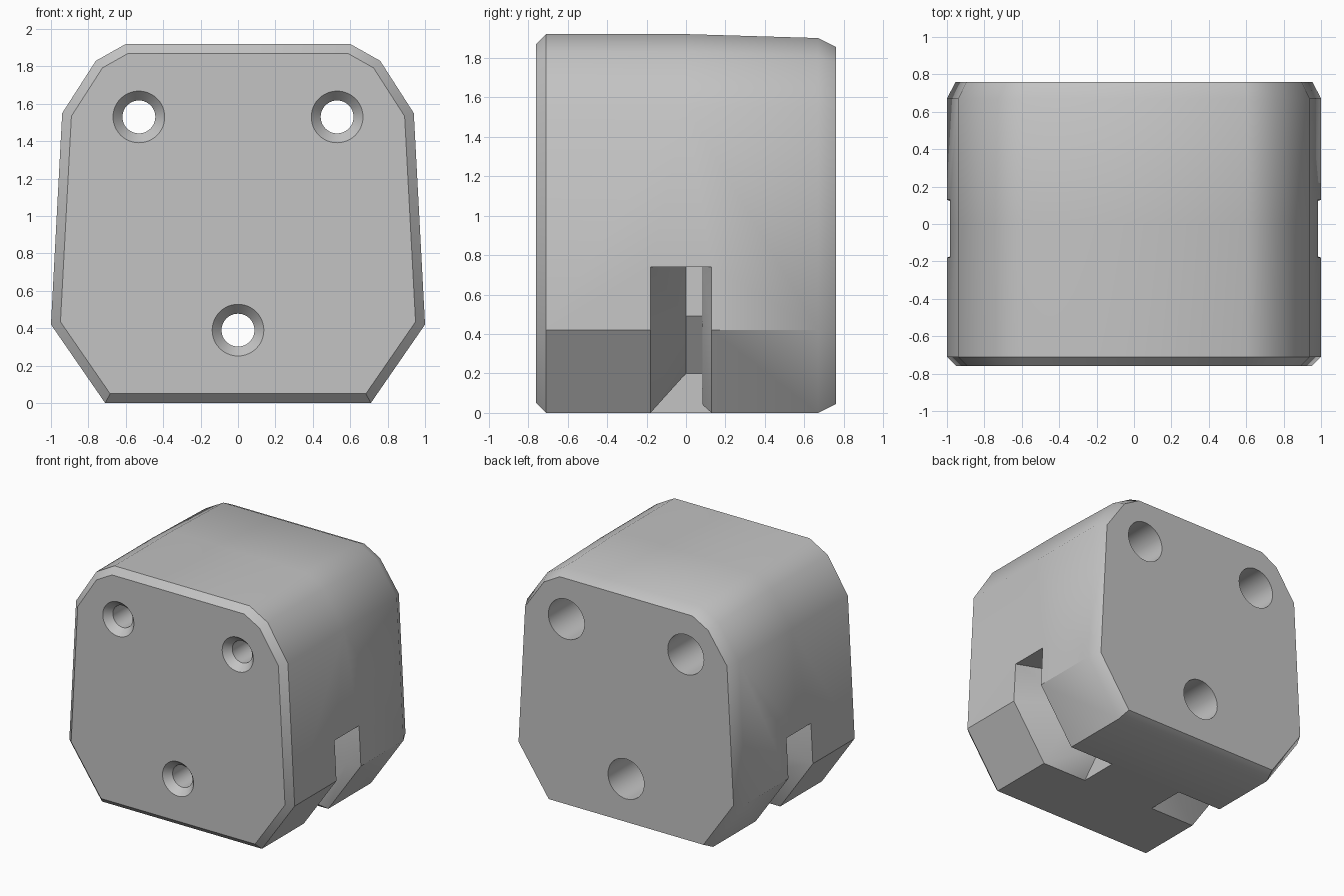
import bpy, bmesh, math
from mathutils import Vector

cube = bpy.data.objects.get("Cube")
if cube:
    bpy.data.objects.remove(cube, do_unlink=True)

grey = bpy.data.materials.new("light grey")
grey.use_nodes = True
COLOUR = (0.55, 0.55, 0.55, 1)
grey.diffuse_color = COLOUR
grey.node_tree.nodes["Principled BSDF"].inputs["Base Color"].default_value = COLOUR


def loft(name, rings):
    """Closed solid skinned through rings of equal point count."""
    bm = bmesh.new()
    rows = [[bm.verts.new(p) for p in ring] for ring in rings]
    n = len(rows[0])
    for a, b in zip(rows, rows[1:]):
        for i in range(n):
            j = (i + 1) % n
            bm.faces.new((a[i], a[j], b[j], b[i]))
    bm.faces.new(rows[0][::-1])
    bm.faces.new(rows[-1])
    bmesh.ops.remove_doubles(bm, verts=bm.verts, dist=1e-5)
    bmesh.ops.recalc_face_normals(bm, faces=bm.faces)
    mesh = bpy.data.meshes.new(name)
    bm.to_mesh(mesh)
    bm.free()
    mesh.materials.append(grey)
    obj = bpy.data.objects.new(name, mesh)
    bpy.context.collection.objects.link(obj)
    return obj


def inset(points, d):
    """Mitred inward offset of a counter-clockwise outline."""
    out = []
    for i, p in enumerate(points):
        e1 = (p - points[i - 1]).normalized()
        e2 = (points[(i + 1) % len(points)] - p).normalized()
        n1, n2 = Vector((-e1.y, e1.x)), Vector((-e2.y, e2.x))
        out.append(p + (n1 + n2) * d / (1 + n1.dot(n2)))
    return out


# Body: mirrored outline lofted front to back, bevelled at both ends
half = [(0.71, 0), (1, 0.42), (0.94, 1.55), (0.76, 1.83), (0.6, 1.92)]
outline = [Vector(p) for p in half] + [Vector((-x, z)) for x, z in half[::-1]]
lowered = [Vector((p.x, p.y - (0.02 if p.y > 1.7 else 0))) for p in outline]
sections = [(-0.76, inset(outline, 0.05)), (-0.71, outline), (0, outline),
            (0.67, lowered), (0.76, inset(lowered, 0.045))]
body = loft("block_body", [[(p.x, y, p.y) for p in pts] for y, pts in sections])

cutters = []

# Screw holes: countersunk in front, wide bore behind
bore = [(-0.82, 0.192), (-0.704, 0.088), (-0.3, 0.088), (-0.3, 0.16), (0.85, 0.16)]
SIDES = 48
for cx, cz in ((-0.53, 1.53), (0.53, 1.53), (0, 0.39)):
    rings = []
    for y, r in bore:
        angles = [2 * math.pi * k / SIDES for k in range(SIDES)]
        rings.append([(cx + r * math.cos(a), y, cz + r * math.sin(a)) for a in angles])
    cutters.append(loft("screw_hole_cutter", rings))

# Corner slots: (outside, surface, floor) points in x, z along the slot
stations = [((0.32, -0.1), (0.32, 0), (0.32, 0.2)),
            ((0.76, -0.1), (0.71, 0), (0.32, 0.2)),
            ((1.1, 0.4), (1, 0.42), (0.53, 0.49)),
            ((1.1, 0.74), (0.983, 0.74), (0.52, 0.74))]
for side in (1, -1):
    rings = []
    for outer, surface, floor in stations:
        lip = Vector(surface).lerp(Vector(floor), 0.2)
        ring = [(outer, -0.18), (surface, -0.18), (floor, 0), (floor, 0.08),
                (lip, 0.085), (surface, 0.13), (outer, 0.13)]
        rings.append([(side * p[0], y, p[1]) for p, y in ring])
    cutters.append(loft("corner_slot_cutter", rings))

# Cut the body
bpy.context.view_layer.objects.active = body
for cutter in cutters:
    cutter.hide_render = True
    mod = body.modifiers.new("cut", "BOOLEAN")
    mod.operation = "DIFFERENCE"
    mod.solver = "EXACT"
    mod.object = cutter
    bpy.ops.object.modifier_apply(modifier=mod.name)
    bpy.data.objects.remove(cutter, do_unlink=True)

# Soft upper corners and rear edge, crisp elsewhere
for obj in bpy.context.selected_objects:
    obj.select_set(False)
body.select_set(True)
bpy.ops.object.shade_smooth_by_angle(angle=math.radians(34))
